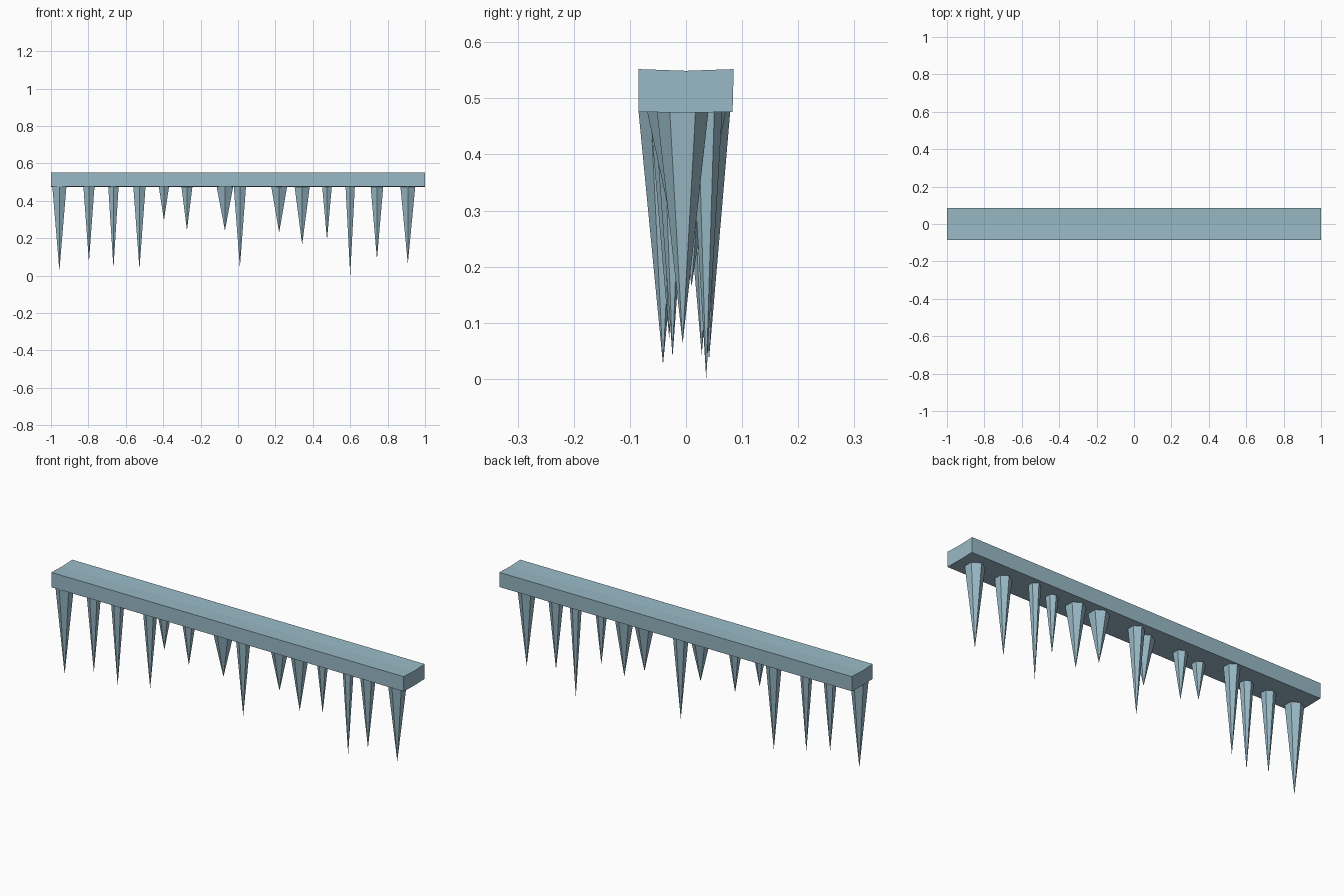
import bpy, bmesh, math

if "Cube" in bpy.data.objects:
    bpy.data.objects.remove(bpy.data.objects["Cube"])

ice = bpy.data.materials.new("pale_ice_blue")
ice.diffuse_color = (0.32, 0.49, 0.57, 1.0)
ice.use_nodes = True
ice.node_tree.nodes["Principled BSDF"].inputs["Base Color"].default_value = ice.diffuse_color


def make_object(name, bm):
    bmesh.ops.recalc_face_normals(bm, faces=bm.faces)
    mesh = bpy.data.meshes.new(name)
    bm.to_mesh(mesh)
    bm.free()
    mesh.materials.append(ice)
    obj = bpy.data.objects.new(name, mesh)
    bpy.context.collection.objects.link(obj)
    return obj


# Ledge: slightly dished cross-section (y, z) swept along x
profile = [(-0.085, 0.476), (0.0, 0.474), (0.083, 0.476),
           (0.085, 0.552), (0.0, 0.549), (-0.085, 0.552)]
bm = bmesh.new()
ends = [[bm.verts.new((x, y, z)) for y, z in profile] for x in (-1.0, 1.0)]
for ring in ends:
    bm.faces.new(ring)
for i in range(len(profile)):
    j = (i + 1) % len(profile)
    bm.faces.new((ends[0][i], ends[0][j], ends[1][j], ends[1][i]))
make_object("ice_ledge", bm)

# Icicles: tip x, tip y, tip z, width across flats at the root
icicles = [
    (-0.955, -0.041, 0.025, 0.076), (-0.797, -0.030, 0.072, 0.060),
    (-0.666, -0.024, 0.038, 0.056), (-0.527, 0.041, 0.034, 0.066),
    (-0.396, -0.031, 0.295, 0.056), (-0.273, -0.008, 0.240, 0.060),
    (-0.070, -0.018, 0.240, 0.090), (0.010, 0.028, 0.043, 0.066),
    (0.220, 0.022, 0.230, 0.086), (0.343, 0.010, 0.165, 0.082),
    (0.476, 0.006, 0.190, 0.052), (0.600, 0.036, 0.000, 0.050),
    (0.743, -0.008, 0.087, 0.068), (0.908, -0.006, 0.063, 0.080),
]
ROOT_Z, SIDES = 0.48, 6
for n, (x, y, z, width) in enumerate(icicles, 1):
    r = width / 2 / math.cos(math.pi / SIDES)
    bm = bmesh.new()
    tip = bm.verts.new((x, y, z))
    root = []
    for k in range(SIDES):
        a = math.tau * (k + 0.5) / SIDES
        root.append(bm.verts.new((x + r * math.cos(a), y + r * math.sin(a), ROOT_Z)))
    bm.faces.new(root)
    for k in range(SIDES):
        bm.faces.new((root[k], root[(k + 1) % SIDES], tip))
    make_object(f"icicle_{n:02d}", bm)
